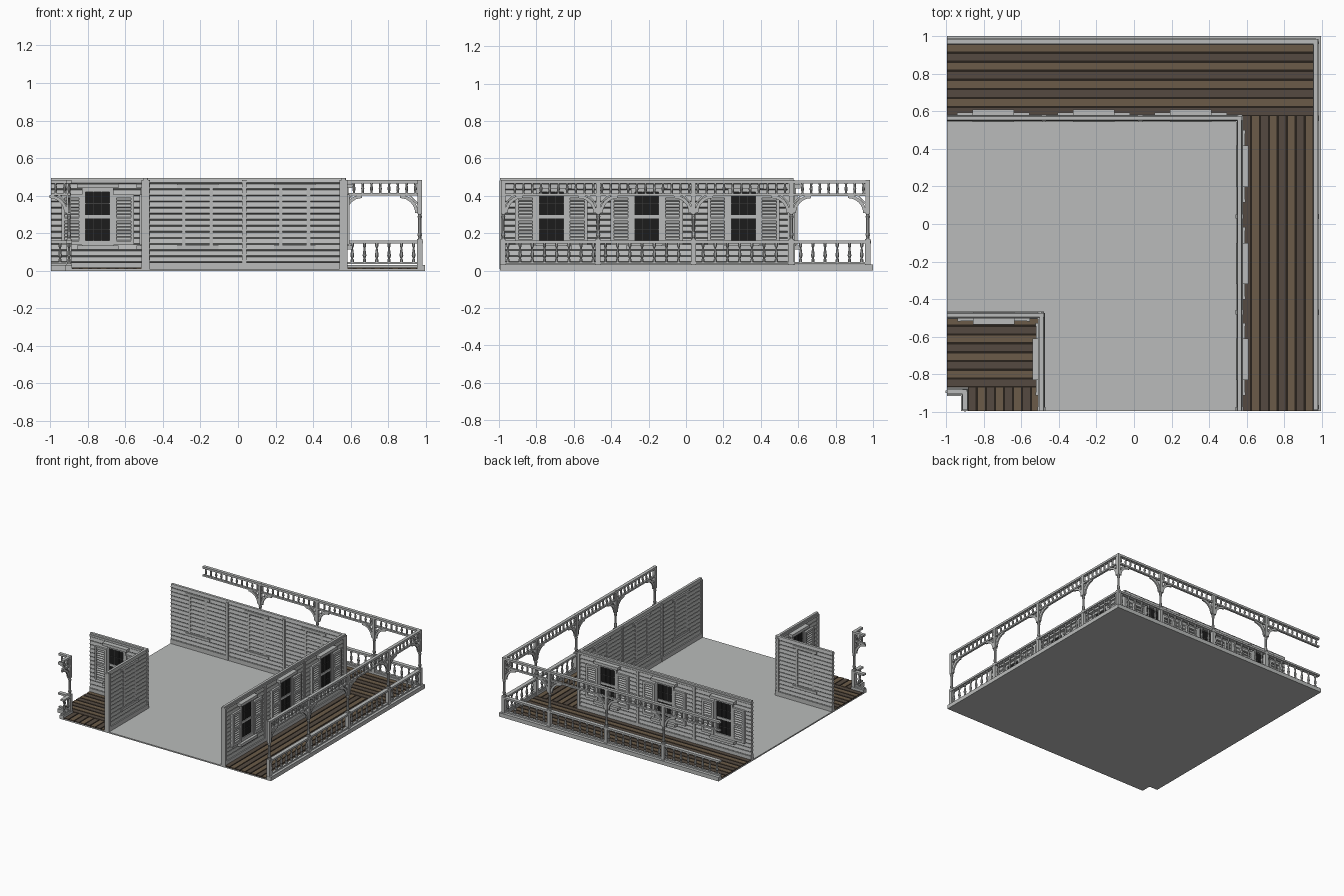
import bpy, bmesh, math
from mathutils import Matrix, Vector

if "Cube" in bpy.data.objects:
    bpy.data.objects.remove(bpy.data.objects["Cube"])

parts = {}


def get(name):
    return parts.setdefault(name, bmesh.new())


def frame(x, y, deg):
    # local u runs along a wall or rail, v points outward, w is up
    return Matrix.Translation((x, y, 0)) @ Matrix.Rotation(math.radians(deg), 4, 'Z')


PLANES = {'uv': lambda a, b, d: Vector((a, b, d)),
          'uw': lambda a, b, d: Vector((a, d, b)),
          'vw': lambda a, b, d: Vector((d, a, b))}


def prism(name, m, pts, d0, d1, plane):
    bm, f = get(name), PLANES[plane]
    lo = [bm.verts.new(m @ f(a, b, d0)) for a, b in pts]
    hi = [bm.verts.new(m @ f(a, b, d1)) for a, b in pts]
    bm.faces.new(lo)
    bm.faces.new(hi[::-1])
    for i in range(len(pts)):
        j = (i + 1) % len(pts)
        bm.faces.new((lo[i], lo[j], hi[j], hi[i]))


def box(name, m, u0, u1, v0, v1, w0, w1):
    prism(name, m, [(u0, v0), (u1, v0), (u1, v1), (u0, v1)], w0, w1, 'uv')


def lathe(name, m, u, v, prof, n=8):
    bm = get(name)
    rings = []
    for r, w in prof:
        rings.append([bm.verts.new(m @ Vector((u + r * math.cos(2 * math.pi * (i + .5) / n),
                                               v + r * math.sin(2 * math.pi * (i + .5) / n), w)))
                      for i in range(n)])
    for a, b in zip(rings, rings[1:]):
        for i in range(n):
            j = (i + 1) % n
            bm.faces.new((a[i], a[j], b[j], b[i]))
    bm.faces.new(rings[0][::-1])
    bm.faces.new(rings[-1])


def window(m, u):
    # glass, casing, muntins
    box('window_glass', m, u - .066, u + .066, 0, .017, .15, .425)
    for s in (-1, 1):
        a, b = sorted((u + s * .064, u + s * .083))
        box('window_casing', m, a, b, -.0145, .026, .13, .445)
    box('window_casing', m, u - .083, u + .083, 0, .026, .42, .445)
    box('window_casing', m, u - .066, u + .066, 0, .022, .278, .296)
    box('window_casing', m, u - .083, u + .083, 0, .026, .135, .162)
    for s in (-.021, .021):
        box('window_muntins', m, u + s - .0015, u + s + .0015, 0, .019, .15, .425)
    for w in (.22, .358):
        box('window_muntins', m, u - .065, u + .065, 0, .019, w - .0015, w + .0015)
    # header and sill on both faces of the wall
    box('window_header', m, u - .11, u + .11, -.019, .048, .44, .463)
    box('window_sill', m, u - .11, u + .11, -.019, .048, .112, .135)
    # louvred shutters
    for s in (-1, 1):
        c = u + s * .138
        for e in (-1, 1):
            a, b = sorted((c + e * .038, c + e * .055))
            box('shutters', m, a, b, .008, .032, .138, .407)
        for w0, w1 in ((.138, .158), (.265, .28), (.388, .407)):
            box('shutters', m, c - .041, c + .041, .008, .03, w0, w1)
        for base in (.158, .28):
            for i in range(6):
                w = base + .003 + i * .0178
                prism('shutters', m, [(.013, w + .012), (.028, w), (.028, w + .004), (.013, w + .016)],
                      c - .041, c + .041, 'vw')


def wall(m, u0, u1, windows, battens):
    # clapboard siding: each board has an undercut lower edge on both faces
    n, z0, z1 = 15, .01, .495
    h = (z1 - z0) / n
    side = []
    for i in range(n):
        z = z0 + i * h
        side += [(.006, z), (.0145, z + .2 * h), (.010, z + .985 * h)]
    side.append((.006, z1))
    prism('wall_siding', m, side + [(-v, w) for v, w in reversed(side)], u0, u1, 'vw')
    box('baseboard', m, u0, u1, -.019, .019, .006, .045)
    box('wall_top_trim', m, u0, u1, -.011, .018, .468, .484)
    for b in battens:
        box('wall_battens', m, b - .011, b + .011, -.021, .021, .008, .482)
    for u in windows:
        window(m, u)


BALUSTER = [(.009, .045), (.009, .06), (.005, .064), (.011, .08), (.008, .1), (.0045, .122),
            (.009, .13), (.009, .147)]
SPINDLE = [(.008, .41), (.006, .42), (.009, .437), (.006, .454), (.008, .467)]
POST = [(.012, .168), (.0085, .175), (.013, .19), (.009, .215), (.009, .27), (.013, .29), (.009, .298),
        (.012, .305)]


def post(m, u):
    box('porch_posts', m, u - .014, u + .014, -.014, .014, .01, .17)
    lathe('porch_posts', m, u, 0, POST)
    box('porch_posts', m, u - .012, u + .012, -.012, .012, .303, .483)


def bracket(m, u, s):
    c, k = u + s * .105, 8
    ang = [math.pi / 2 * i / k for i in range(k + 1)]
    arc = [(c - s * .097 * math.cos(t), .307 + .097 * math.sin(t)) for t in ang]
    inner = [(c - s * .08 * math.cos(t), .307 + .08 * math.sin(t)) for t in reversed(ang)]
    prism('porch_brackets', m, arc + inner, -.006, .006, 'uw')
    prism('porch_brackets', m, [(u + s * .01, .35), (u + s * .06, .402), (u + s * .048, .402),
                                (u + s * .01, .362)], -.004, .004, 'uw')


def railing(m, u0, u1, posts):
    box('handrail', m, u0, u1, -.016, .016, .146, .161)
    box('lower_rail', m, u0, u1, -.01, .01, .036, .047)
    box('frieze_top_rail', m, u0, u1, -.013, .013, .465, .482)
    box('frieze_lower_rail', m, u0, u1, -.009, .009, .4, .413)
    for pitch, name, prof in ((.0645, 'balusters', BALUSTER), (.047, 'frieze_spindles', SPINDLE)):
        n = max(1, round((u1 - u0) / pitch))
        for i in range(n):
            u = u0 + (i + .5) * (u1 - u0) / n
            if all(abs(u - p) > .02 for p in posts):
                lathe(name, m, u, 0, prof)
    for p in posts:
        for s in (-1, 1):
            if u0 - .02 < p + s * .07 < u1 + .02:
                bracket(m, p, s)


I = Matrix.Identity(4)
E = .995

# house floor with a notched corner
prism('floor_slab', I, [(-.92, -E), (E, -E), (E, E), (-E, E), (-E, -.915), (-.92, -.915)], 0, .01, 'uv')


# porch decking: boards of two tones over a dark base
def deck(x0, x1, y0, y1, along_x):
    box('deck_base', I, x0, x1, y0, y1, .008, .013)
    a, b = (y0, y1) if along_x else (x0, x1)
    n = round((b - a) / .047)
    p = (b - a) / n
    for i in range(n):
        c0, c1 = a + i * p + .006, a + (i + 1) * p - .006
        name = 'deck_boards_light' if i % 2 else 'deck_boards_dark'
        if along_x:
            box(name, I, x0, x1, c0, c1, .01, .017)
        else:
            box(name, I, c0, c1, y0, y1, .01, .017)


deck(-E, .957, .575, .96, True)
deck(.575, .957, -E, .575, False)
deck(-E, -.5, -.87, -.495, True)
deck(-.885, -.5, -E, -.87, False)

# porch edge boards
for x0, x1, y0, y1 in ((-E, E, .958, 1.0), (.955, E, -E, .958), (-E, -.885, -.915, -.875),
                       (-.92, -.885, -E, -.915)):
    box('porch_edge', I, x0, x1, y0, y1, 0, .032)

# walls: back, right, and the two of the front-left recess
wall(frame(0, .563, 0), -E, .576, (-.75, -.215, .302), (-.48, .033, .568))
wall(frame(.562, 0, -90), -.576, E, (.72, .21, -.307), (.47, -.04, .985))
wall(frame(0, -.486, 180), .478, E, (.747,), (.503,))
wall(frame(-.492, 0, 90), -E, -.474, (-.72,), (-.985,))

# porch railings, friezes and posts
back, right = frame(0, .972, 0), frame(.968, 0, -90)
pb, pr = (-.478, .04, .555, .968), (.978, .47, -.04, -.563, -.972)
railing(back, -E, .968, pb)
railing(right, -.972, .985, pr)
nb, nr = frame(0, -.893, 0), frame(-.9, 0, -90)
railing(nb, -E, -.9, (-.9,))
railing(nr, .893, .99, (.893,))
for m, us in ((back, pb), (right, pr[:-1]), (nb, (-.9,))):
    for u in us:
        post(m, u)

# colours: mid grey paint by default
COL = {'window_glass': (.012, .012, .012, 1), 'window_muntins': (.05, .05, .05, 1),
       'deck_base': (.022, .016, .012, 1), 'deck_boards_light': (.145, .105, .065, 1),
       'deck_boards_dark': (.09, .068, .052, 1)}
GREY = (.49, .5, .495, 1)
mats = {}

for name, bm in parts.items():
    bmesh.ops.recalc_face_normals(bm, faces=bm.faces)
    me = bpy.data.meshes.new(name)
    bm.to_mesh(me)
    bm.free()
    ob = bpy.data.objects.new(name, me)
    bpy.context.collection.objects.link(ob)
    key = name if name in COL else 'grey_paint'
    if key not in mats:
        mats[key] = bpy.data.materials.new(key)
        mats[key].diffuse_color = COL.get(name, GREY)
    me.materials.append(mats[key])

for m in bpy.data.materials:
    if m.users and not m.is_grease_pencil:
        m.use_nodes = True
        m.node_tree.nodes["Principled BSDF"].inputs["Base Color"].default_value = m.diffuse_color
